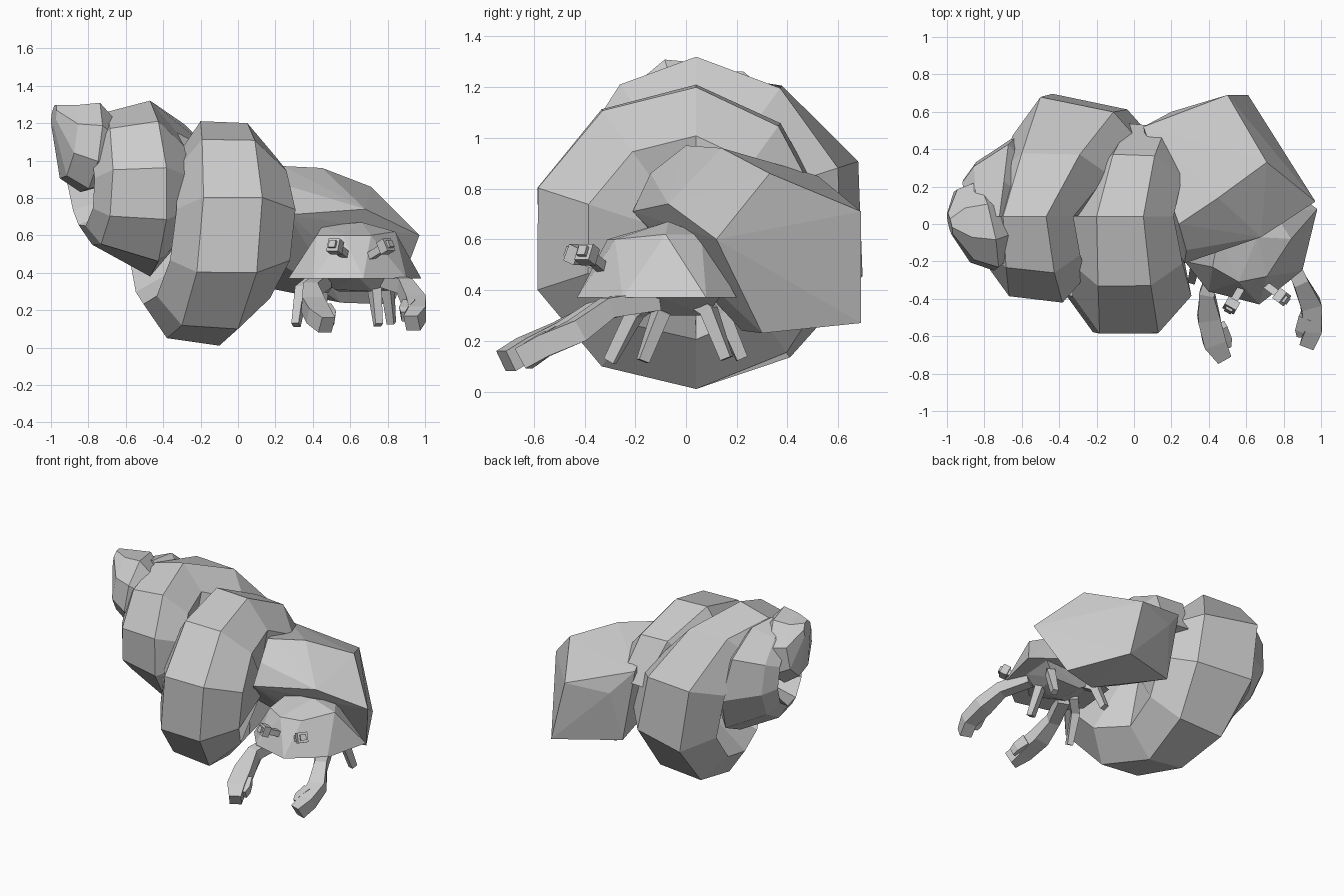
import bpy, bmesh
from math import sin, cos, pi
from mathutils import Vector


def finish(name, bm):
    bmesh.ops.recalc_face_normals(bm, faces=bm.faces)
    me = bpy.data.meshes.new(name)
    bm.to_mesh(me)
    bm.free()
    ob = bpy.data.objects.new(name, me)
    bpy.context.collection.objects.link(ob)
    return ob


def loft(bm, rings):
    """Skin equal-length rings of points and cap both ends."""
    vs = [[bm.verts.new(p) for p in r] for r in rings]
    n = len(vs[0])
    for a, b in zip(vs, vs[1:]):
        for i in range(n):
            j = (i + 1) % n
            bm.faces.new((a[i], a[j], b[j], b[i]))
    bm.faces.new(vs[0])
    bm.faces.new(vs[-1])


def whorl(name, stations, n, tilt_y, tilt_z, phase=0.0):
    """Tilted ring band; each station is x, y, z, radius."""
    bm = bmesh.new()
    rings = []
    for x, y, z, r in stations:
        ring = []
        for i in range(n):
            a = 2 * pi * i / n + phase
            dy, dz = r * cos(a), r * sin(a)
            ring.append((x + tilt_y * dy + tilt_z * dz, y + dy, z + dz))
        rings.append(ring)
    loft(bm, rings)
    return finish(name, bm)


def spiral(name, keys, step):
    """Growing coil; keys are quarter turns (top, back, bottom, front, ...):
    axis z, then x and radius of the left and right shoulder."""
    bm = bmesh.new()
    rings = []
    for s in range(int(round((len(keys) - 1) / step)) + 1):
        t = min(s * step, len(keys) - 1)
        i = min(int(t + 1e-6), len(keys) - 2)
        f = t - i
        cz, xl, rl, xr, rr = (a + (b - a) * f for a, b in zip(keys[i], keys[i + 1]))
        ang = pi / 2 - t * pi / 2
        section = ((xl - 0.22 * rl, 0.68 * rl), (xl, rl), (xr, rr),
                   (xr + 0.27 * rr, 0.68 * rr), (xr + 0.15 * rr, 0.03))
        rings.append([(x, 0.04 + r * cos(ang), cz + r * sin(ang)) for x, r in section])
    loft(bm, rings)
    return finish(name, bm)


def hull(name, pts):
    bm = bmesh.new()
    for p in pts:
        bm.verts.new(p)
    res = bmesh.ops.convex_hull(bm, input=bm.verts)
    junk = {g for g in res["geom_interior"] + res["geom_unused"]
            if isinstance(g, bmesh.types.BMVert)}
    bmesh.ops.delete(bm, geom=list(junk), context='VERTS')
    return finish(name, bm)


def limb(name, *paths):
    """Four-sided tapered tubes; each path point is x, y, z, half width, half height."""
    bm = bmesh.new()
    for path in paths:
        pts = [Vector(p[:3]) for p in path]
        rings = []
        for i, p in enumerate(pts):
            d = (pts[min(i + 1, len(pts) - 1)] - pts[max(i - 1, 0)]).normalized()
            side = d.cross(Vector((0, 0, 1))).normalized()
            up = side.cross(d)
            w, h = path[i][3:]
            rings.append([p + side * w * s + up * h * t
                          for s, t in ((1, 1), (-1, 1), (-1, -1), (1, -1))])
        loft(bm, rings)
    return finish(name, bm)


# Shell tip and the coil growing from it
whorl("shell_tip", [(-0.985, 0.0, 1.24, 0.06), (-0.91, -0.01, 1.10, 0.205),
                    (-0.79, -0.01, 1.07, 0.25), (-0.70, 0.0, 1.04, 0.19)],
      8, -0.22, 0.15, 0.3)
spiral("shell_coil", [
    (1.04, -0.84, 0.21, -0.72, 0.23), (0.95, -0.86, 0.30, -0.66, 0.45),
    (0.88, -0.78, 0.33, -0.47, 0.50), (0.82, -0.66, 0.44, -0.36, 0.47),
    (0.78, -0.70, 0.48, -0.47, 0.54), (0.68, -0.45, 0.72, -0.02, 0.60),
    (0.62, -0.38, 0.57, -0.10, 0.61), (0.60, -0.18, 0.67, 0.15, 0.67),
    (0.60, -0.20, 0.61, 0.05, 0.60), (0.60, 0.02, 0.50, 0.20, 0.48)], 0.4)

# Last shell section, flaring over the crab
hull("shell_mouth", [
    (0.27, -0.21, 0.71), (0.68, -0.07, 0.74), (0.97, 0.12, 0.60),
    (0.28, -0.14, 0.86), (0.24, 0.0, 0.97), (0.45, 0.14, 0.96),
    (0.71, 0.33, 0.86), (0.50, 0.69, 0.71),
    (0.61, 0.69, 0.27), (0.83, 0.30, 0.23),
    (0.55, 0.22, 0.24), (0.20, 0.60, 0.68), (0.05, 0.52, 0.85),
    (0.15, 0.52, 0.32), (0.15, 0.0, 0.50)])

# Crab carapace and belly
hull("carapace", [
    (0.27, -0.20, 0.37), (0.40, -0.36, 0.37), (0.67, -0.43, 0.37),
    (0.90, -0.25, 0.37), (0.98, 0.08, 0.37), (0.82, 0.2, 0.37), (0.30, 0.1, 0.37),
    (0.42, -0.23, 0.60), (0.56, -0.31, 0.60), (0.71, -0.28, 0.60),
    (0.84, -0.08, 0.62), (0.66, -0.07, 0.67), (0.45, -0.07, 0.65),
    (0.75, 0.06, 0.62)])
hull("belly", [
    (0.40, -0.22, 0.38), (0.64, -0.33, 0.38), (0.86, -0.12, 0.38), (0.88, 0.14, 0.38),
    (0.40, 0.12, 0.38), (0.52, -0.12, 0.31), (0.72, -0.12, 0.30), (0.76, 0.08, 0.30),
    (0.54, 0.08, 0.30)])

# Eyes on stalks, boxy with a stepped front
for side, base, tip in (("left", (0.58, -0.33, 0.49), (0.52, -0.435, 0.54)),
                        ("right", (0.71, -0.33, 0.49), (0.79, -0.39, 0.54))):
    b, t = Vector(base), Vector(tip)
    d = (t - b).normalized()
    limb(side + "_eye",
         [(*(b - d * 0.04), 0.02, 0.02), (*t, 0.02, 0.02)],
         [(*(t - d * 0.025), 0.035, 0.035), (*(t + d * 0.025), 0.035, 0.035)],
         [(*(t + d * 0.02), 0.02, 0.02), (*(t + d * 0.04), 0.02, 0.02)])

# Claws: arm, palm with large finger, small finger
limb("left_claw",
     [(0.46, -0.18, 0.36, 0.04, 0.04), (0.39, -0.37, 0.31, 0.04, 0.04),
      (0.40, -0.50, 0.23, 0.06, 0.045), (0.43, -0.63, 0.17, 0.06, 0.045),
      (0.475, -0.71, 0.12, 0.04, 0.045)],
     [(0.46, -0.55, 0.20, 0.035, 0.04), (0.495, -0.61, 0.165, 0.025, 0.035),
      (0.505, -0.65, 0.145, 0.012, 0.03)])
limb("right_claw",
     [(0.80, -0.12, 0.36, 0.04, 0.04), (0.89, -0.31, 0.33, 0.04, 0.04),
      (0.945, -0.43, 0.24, 0.055, 0.045), (0.96, -0.56, 0.18, 0.045, 0.045),
      (0.93, -0.64, 0.13, 0.04, 0.045)],
     [(0.92, -0.49, 0.22, 0.035, 0.04), (0.89, -0.56, 0.185, 0.025, 0.035),
      (0.885, -0.59, 0.165, 0.012, 0.03)])

# Walking legs
for name, hip, knee, foot in (
        ("left_front_leg", (0.42, -0.12, 0.37), (0.34, -0.20, 0.31), (0.31, -0.30, 0.12)),
        ("right_front_leg", (0.70, -0.08, 0.36), (0.73, -0.10, 0.31), (0.75, -0.17, 0.12)),
        ("left_back_leg", (0.48, 0.06, 0.36), (0.45, 0.14, 0.31), (0.44, 0.22, 0.13)),
        ("right_back_leg", (0.76, 0.04, 0.36), (0.80, 0.09, 0.32), (0.82, 0.16, 0.13))):
    limb(name, [(*hip, 0.03, 0.03), (*knee, 0.028, 0.028), (*foot, 0.02, 0.022)])
